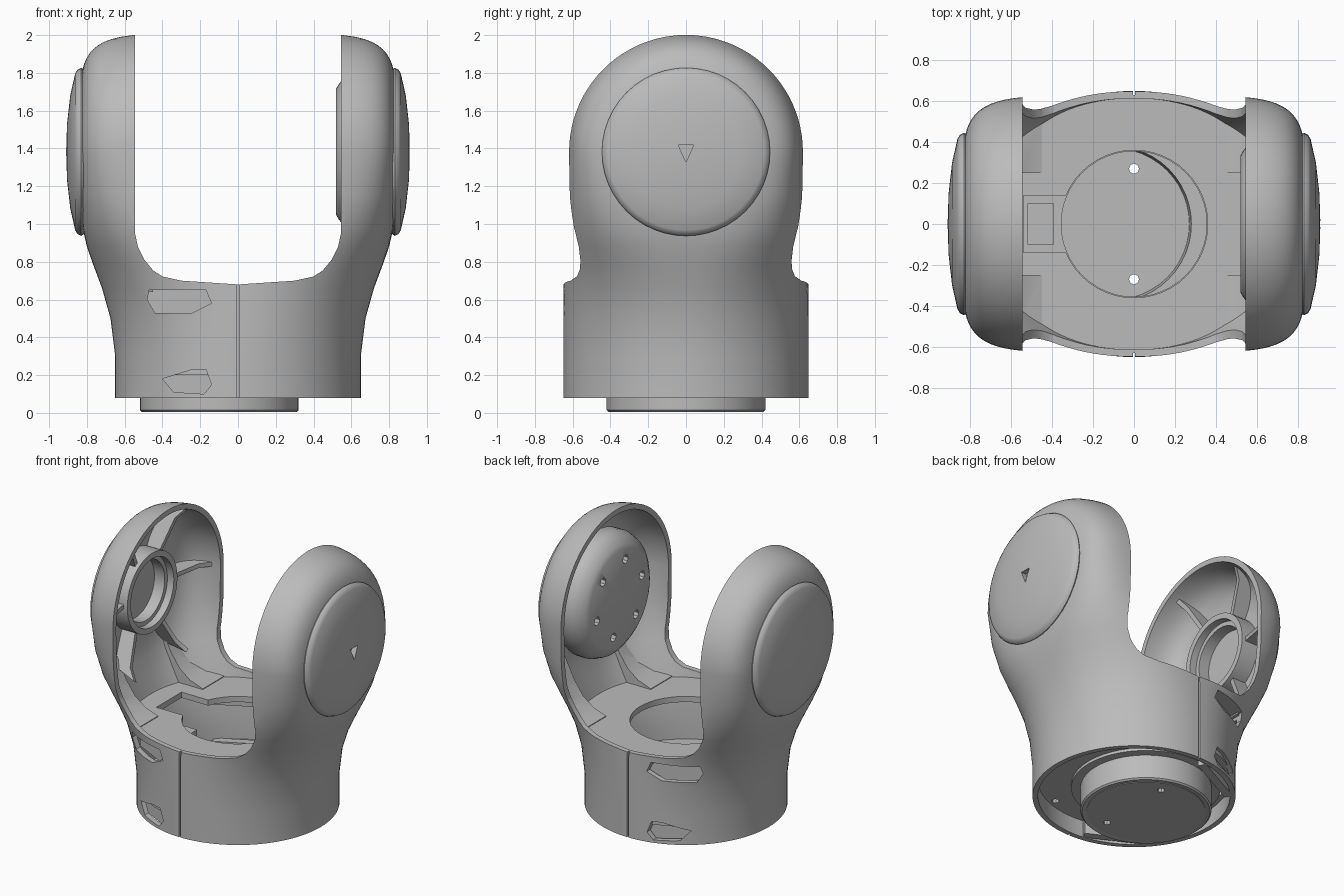
import bpy, bmesh, math
from mathutils import Matrix

cube = bpy.data.objects.get("Cube")
if cube:
    bpy.data.objects.remove(cube, do_unlink=True)

GREY = (0.5, 0.5, 0.5, 1)
mat = bpy.data.materials.new("plain grey")
mat.use_nodes = True
mat.diffuse_color = GREY
mat.node_tree.nodes["Principled BSDF"].inputs["Base Color"].default_value = GREY

AXIS_Z = 1.382            # height of the arm pivot
ARM_X, ARM_R, ROUND = 0.84, 0.627, 6
TO_X = Matrix(((0, 0, 1, 0), (0, 1, 0, 0), (-1, 0, 0, AXIS_Z), (0, 0, 0, 1)))
TO_NEG_X = Matrix.Rotation(math.pi, 4, 'Z') @ TO_X
XZ = Matrix.Rotation(math.pi / 2, 4, 'X')


def finish(name, bm, matrix=None):
    bmesh.ops.remove_doubles(bm, verts=bm.verts, dist=1e-5)
    if matrix is not None:
        bm.transform(matrix)
    bmesh.ops.recalc_face_normals(bm, faces=bm.faces)
    me = bpy.data.meshes.new(name)
    bm.to_mesh(me)
    bm.free()
    me.materials.append(mat)
    ob = bpy.data.objects.new(name, me)
    bpy.context.collection.objects.link(ob)
    return ob


def lathe(name, profile, matrix=None, closed=False, steps=48):
    """Turn (radius, height) points about z."""
    bm = bmesh.new()
    rings = [[bm.verts.new((r * math.cos(2 * math.pi * i / steps),
                            r * math.sin(2 * math.pi * i / steps), h))
              for i in range(steps)] for r, h in profile]
    pairs = list(zip(rings, rings[1:]))
    if closed:
        pairs.append((rings[-1], rings[0]))
    for a, b in pairs:
        for i in range(steps):
            j = (i + 1) % steps
            bm.faces.new((a[i], a[j], b[j], b[i]))
    return finish(name, bm, matrix)


def prism(name, points, h0, h1, matrix=None):
    """Extrude a 2D outline from h0 to h1."""
    bm = bmesh.new()
    face = bm.faces.new([bm.verts.new((x, y, h0)) for x, y in points])
    top = bmesh.ops.extrude_face_region(bm, geom=[face])["geom"]
    bmesh.ops.translate(bm, vec=(0, 0, h1 - h0),
                        verts=[v for v in top if isinstance(v, bmesh.types.BMVert)])
    return finish(name, bm, matrix)


def box(name, lo, hi, matrix=None):
    outline = [(lo[0], lo[1]), (hi[0], lo[1]), (hi[0], hi[1]), (lo[0], hi[1])]
    return prism(name, outline, lo[2], hi[2], matrix)


def cut(target, cutter, operation='DIFFERENCE'):
    mod = target.modifiers.new("cut", 'BOOLEAN')
    mod.operation, mod.solver, mod.object = operation, 'EXACT', cutter
    bpy.context.view_layer.update()
    with bpy.context.temp_override(object=target, active_object=target):
        bpy.ops.object.modifier_apply(modifier=mod.name)
    bpy.data.objects.remove(cutter, do_unlink=True)


def drill(target, radius, h0, h1, matrix):
    cut(target, lathe("hole", [(0, h0), (radius, h0), (radius, h1), (0, h1)], matrix, steps=8))


# Body sections: height, half width, half depth, roundness exponent
SECTIONS = [(-0.2, .65, .65, 2), (0.3, .65, .65, 2), (0.5, .675, .65, 2.05),
            (0.66, .72, .648, 2.2), (0.78, .765, .645, 2.5), (0.88, .80, .643, 2.9),
            (0.98, .823, .64, 3.5), (1.15, .836, .634, 4.7), (AXIS_Z, ARM_X, ARM_R, ROUND)]


def section(z):
    for p, q in zip(SECTIONS, SECTIONS[1:]):
        if p[0] <= z <= q[0]:
            f = (z - p[0]) / (q[0] - p[0])
            return [u + (v - u) * f for u, v in zip(p[1:], q[1:])]


def power(v, e):
    return math.copysign(abs(v) ** e, v) if abs(v) > 1e-9 else 0


def body_solid(name, z0, inset=0, z1=None, steps=112):
    """Loft from a round base to the rounded tops of the arms."""
    bm, rings = bmesh.new(), []
    angles = [2 * math.pi * i / steps for i in range(steps)]
    end = z1 if z1 is not None else AXIS_Z
    for z in [z0] + [s[0] for s in SECTIONS if z0 < s[0] < end] + [end]:
        a, b, n = section(z)
        rings.append([bm.verts.new(((a - inset) * power(math.cos(t), 2 / n),
                                    (b - inset) * power(math.sin(t), 2 / n), z))
                      for t in angles])
    if z1 is None:
        big_a, big_r = ARM_X - inset, ARM_R - inset
        for k in range(1, 22):
            dz = big_r * math.sin(math.radians(4 * k))
            a = big_a * (1 - (dz / big_r) ** ROUND) ** (1 / ROUND)
            ring = []
            for t in angles:
                x = a * power(math.cos(t), 2 / ROUND)
                r = big_r * max(0, 1 - abs(x / big_a) ** ROUND) ** (1 / ROUND)
                y = math.copysign(math.sqrt(max(r * r - dz * dz, 1e-7)), math.sin(t))
                ring.append(bm.verts.new((x, y, AXIS_Z + dz)))
            rings.append(ring)
    for p, q in zip(rings, rings[1:]):
        for i in range(steps):
            j = (i + 1) % steps
            bm.faces.new((p[i], p[j], q[j], q[i]))
    bm.faces.new(rings[0])
    bm.faces.new(rings[-1])
    return finish(name, bm)


# Fork shell: hollow base, floor and two hollow arms
shell = body_solid("fork_shell", 0.08)
cut(shell, body_solid("base_cavity", -0.1, 0.035, 0.62))
cut(shell, body_solid("arm_cavity", 0.66, 0.035))
half = [(-.545, 2.2), (-.545, .95), (-.53, .88), (-.495, .81), (-.45, .755), (-.40, .722),
        (-.30, .70)]
outline = half + [(0, .68)] + [(-x, z) for x, z in reversed(half)]
cut(shell, prism("gap", outline, -1, 1, XZ))
cut(shell, lathe("floor_hole", [(0, .4), (.36, .4), (.36, .9), (0, .9)]))
cut(shell, box("cable_opening", (-.54, -.14, .5), (-.3, .14, .68)))

# Seams and screw pockets on front and back
upper = [(-.48, .60), (-.44, .53), (-.24, .53), (-.14, .58), (-.17, .65), (-.47, .65)]
lower = [(-.40, .18), (-.34, .11), (-.18, .10), (-.14, .15), (-.17, .23), (-.24, .23)]
for side, label in ((-1, "front"), (1, "back")):
    y0, y1 = sorted((side * .63, side * .75))
    cut(shell, box("seam", (-.006, y0, 0), (.006, y1, .8)))
    for outline, level in ((upper, "upper"), (lower, "lower")):
        cut(shell, prism("pocket", outline, -side * .42, -side * .8, XZ))
        zs = [p[1] for p in outline]
        turn = Matrix.Rotation(side * math.radians(27), 4, 'Z')
        y0, y1 = sorted((side * .53, side * .585))
        box(f"{label}_{level}_pocket_floor", (-.24, y0, min(zs) - .02),
            (.2, y1, min(max(zs) + .02, .655)), turn)

# Domed end caps
cap_profile = [(0, .80), (.425, .80), (.445, .83), (.435, .85), (.415, .862),
               (.30, .888), (.15, .905), (0, .91)]
left_cap = lathe("left_cap", cap_profile, TO_X)
lathe("right_cap", cap_profile, TO_NEG_X)
cut(left_cap, prism("notch", [(-.035, -.04), (-.035, .04), (.055, 0)], .87, 1, TO_X))

# Drive drum inside the left arm, with a ring of screw holes
drum = lathe("drive_drum", [(0, .52), (.335, .52), (.36, .535), (.405, .57), (.43, .63),
                            (.43, .70), (.38, .80), (0, .80)], TO_X)
for i in range(6):
    a = math.radians(60 * i + 15)
    spot = TO_X @ Matrix.Translation((.26 * math.cos(a), .26 * math.sin(a), 0))
    drill(drum, .03, .4, .58, spot)

# Bearing ring and radial ribs inside the right arm
lathe("bearing_ring", [(.28, .81), (.28, .67), (.24, .67), (.24, .72), (.21, .72),
                       (.21, .81)], TO_NEG_X, closed=True)
rib = [(.27, .81), (.42, .81), (.53, .74), (.58, .60), (.50, .66), (.27, .70)]
for i in range(6):
    spin = TO_NEG_X @ Matrix.Rotation(math.radians(60 * i + 30), 4, 'Z') @ XZ
    prism(f"arm_rib_{i + 1}", rib, -.015, .015, spin)

# Sloped gussets joining floor and arm walls, trimmed to the shell
slope = [(.45, .64), (.9, .64), (.9, 1.0), (.77, 1.0), (.70, .86), (.63, .76), (.55, .70),
         (.45, .665)]
for s, side in ((1, "left"), (-1, "right")):
    for y, end in ((-1, "front"), (1, "back")):
        gusset = prism(f"{side}_{end}_gusset", [(s * x, z) for x, z in slope],
                       -y * .25, -y * .7, XZ)
        cut(gusset, body_solid("trim", 0.3, 0.02), 'INTERSECT')

# Hub in the base, set off to the right: disc, collar, carrier plate and connector
OFFSET = Matrix.Translation((-.1, 0, 0))
hub = lathe("hub_disc", [(0, .005), (.38, .005), (.38, .06), (0, .06)], OFFSET)
for y in (-.27, .27):
    drill(hub, .025, -.1, .2, Matrix.Translation((0, y, 0)))
lathe("hub_collar", [(.37, .01), (.41, .005), (.42, .015), (.42, .18), (.48, .18),
                     (.48, .21), (.38, .21), (.37, .06)], OFFSET, closed=True)
plate = lathe("carrier_plate", [(.355, .20), (.63, .20), (.63, .24), (.355, .24)], closed=True)
for i in range(8):
    a = math.radians(45 * i + 22)
    drill(plate, .025, .1, .3, Matrix.Translation((.57 * math.cos(a), .57 * math.sin(a), 0)))
box("cable_connector", (-.52, -.1, .22), (-.39, .1, .45))

# Smooth curved faces, keep edges sharp
for ob in bpy.context.view_layer.objects:
    ob.select_set(ob.type == 'MESH')
bpy.context.view_layer.objects.active = shell
bpy.ops.object.shade_smooth_by_angle(angle=math.radians(35))
